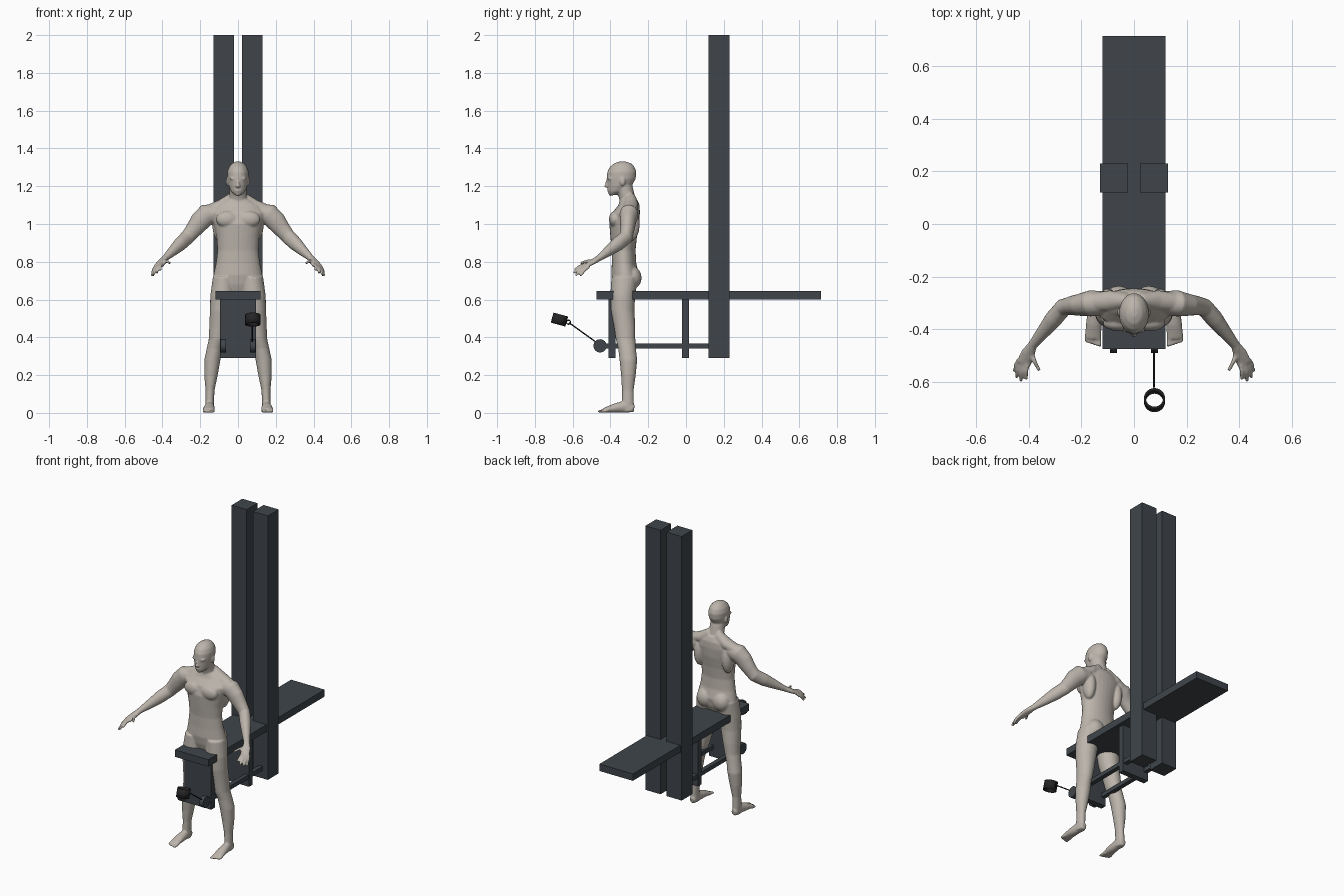
import bpy, bmesh, math
from mathutils import Matrix, Vector

default = bpy.data.objects.get("Cube")
if default:
    bpy.data.objects.remove(default)


def material(name, colour):
    mat = bpy.data.materials.new(name)
    mat.use_nodes = True
    mat.diffuse_color = (*colour, 1)
    mat.node_tree.nodes["Principled BSDF"].inputs["Base Color"].default_value = (*colour, 1)
    return mat


skin = material("warm grey skin", (0.50, 0.46, 0.41))
cloth = material("dark shorts cloth", (0.04, 0.048, 0.056))
frame = material("dark slate frame", (0.05, 0.06, 0.07))
metal = material("black metal", (0.018, 0.018, 0.02))


def add_object(name, bm, *mats):
    mesh = bpy.data.meshes.new(name)
    bmesh.ops.recalc_face_normals(bm, faces=bm.faces)
    bm.to_mesh(mesh)
    bm.free()
    for mat in mats:
        mesh.materials.append(mat)
    obj = bpy.data.objects.new(name, mesh)
    bpy.context.collection.objects.link(obj)
    return obj


def box(name, x, y, z, mat=frame):
    """Box from its (low, high) limits on each axis."""
    bm = bmesh.new()
    spans = list(zip(x, y, z))
    low, high = Vector(spans[0]), Vector(spans[1])
    size = Matrix.Diagonal((*(high - low), 1))
    bmesh.ops.create_cube(bm, size=1, matrix=Matrix.Translation((low + high) / 2) @ size)
    return add_object(name, bm, mat)


def rod(name, start, end, radius, mat, sides=12):
    bm = bmesh.new()
    start, end = Vector(start), Vector(end)
    axis = end - start
    turn = axis.to_track_quat('Z', 'Y').to_matrix().to_4x4()
    bmesh.ops.create_cone(bm, cap_ends=True, segments=sides, radius1=radius, radius2=radius,
                          depth=axis.length, matrix=Matrix.Translation((start + end) / 2) @ turn)
    return add_object(name, bm, mat)


def tube(bm, points, side=1, flat=False, sides=20):
    """Closed loft of ellipses (x, y, z, half width, half height) along a path."""
    rings = []
    centres = [Vector((p[0] * side, p[1], p[2])) for p in points]
    for i, (c, p) in enumerate(zip(centres, points)):
        u, v = Vector((1, 0, 0)), Vector((0, 1, 0))
        if not flat:
            along = (centres[min(i + 1, len(points) - 1)] - centres[max(i - 1, 0)]).normalized()
            u = along.cross(Vector((0, 0, 1))).normalized()
            v = u.cross(along)
        angles = [math.tau * k / sides for k in range(sides)]
        rings.append([bm.verts.new(c + u * p[3] * math.cos(a) + v * p[4] * math.sin(a))
                      for a in angles])
    for a, b in zip(rings, rings[1:]):
        for k in range(sides):
            n = (k + 1) % sides
            bm.faces.new((a[k], a[n], b[n], b[k]))
    bm.faces.new(rings[0][::-1])
    bm.faces.new(rings[-1])


def blob(bm, centre, radii):
    place = Matrix.Translation(centre) @ Matrix.Diagonal((*radii, 1))
    bmesh.ops.create_uvsphere(bm, u_segments=20, v_segments=12, radius=1, matrix=place)


# Wooden frame: uprights, long seat plank, support panels
for label, limits in (("right", (-0.13, -0.022)), ("left", (0.022, 0.13))):
    box(label + "_upright", limits, (0.12, 0.23), (0.29, 2))
box("seat_plank", (-0.12, 0.12), (-0.475, 0.715), (0.6, 0.645))
for label, y in (("front", -0.41), ("middle", -0.022)):
    box(label + "_support_panel", (-0.095, 0.095), (y, y + 0.037), (0.29, 0.6))

# Lower rails with round end discs
for label, x in (("right", -0.078), ("left", 0.078)):
    box(label + "_rail", (x - 0.014, x + 0.014), (-0.45, 0.13), (0.341, 0.367))
    rod(label + "_end_disc", (x - 0.014, -0.455, 0.355), (x + 0.014, -0.455, 0.355), 0.035, frame, 24)

# Tether, link and open cuff
rod("tether", (0.076, -0.47, 0.37), (0.076, -0.62, 0.478), 0.0035, metal, 8)
bpy.ops.mesh.primitive_torus_add(location=(0.076, -0.622, 0.48), rotation=(0, math.pi / 2, 0),
                                 major_radius=0.011, minor_radius=0.003,
                                 major_segments=16, minor_segments=6)
bpy.context.object.name = "tether_link"
bpy.context.object.data.materials.append(metal)

bm = bmesh.new()
tilt = Matrix.Translation((0.078, -0.67, 0.494)) @ Matrix.Rotation(-0.27, 4, 'X')
bmesh.ops.create_cone(bm, cap_ends=False, segments=28, radius1=0.04, radius2=0.04,
                      depth=0.055, matrix=tilt)
cuff = add_object("cuff", bm, metal)
wall = cuff.modifiers.new("wall", 'SOLIDIFY')
wall.thickness = 0.007

# Figure: torso, neck and head
bm = bmesh.new()
torso = [(0.64, -.325, .09, .05), (0.68, -.322, .13, .066), (0.73, -.322, .13, .074),
         (0.79, -.328, .117, .065), (0.86, -.33, .108, .063), (0.93, -.33, .113, .07),
         (1.0, -.327, .128, .079), (1.06, -.317, .15, .073), (1.1, -.302, .12, .056),
         (1.13, -.303, .065, .045)]
neck = [(1.06, -.29, .06, .045), (1.12, -.307, .047, .043), (1.2, -.328, .045, .045)]
head = [(1.153, -.388, .018, .018), (1.172, -.37, .037, .044), (1.2, -.352, .049, .064),
        (1.24, -.343, .056, .077), (1.275, -.34, .057, .077), (1.302, -.338, .048, .066),
        (1.321, -.336, .032, .045), (1.331, -.336, .012, .017)]
for part in (torso, neck, head):
    tube(bm, [(0, y, z, a, b) for z, y, a, b in part], flat=True, sides=28)
blob(bm, (0, -.417, 1.212), (.008, .012, .02))
blob(bm, (0, -.422, 1.201), (.013, .011, .008))
blob(bm, (0, -.406, 1.177), (.018, .011, .009))
blob(bm, (0, -.398, 1.16), (.016, .012, .012))

arm = [(.11, -.3, 1.06, .045, .045), (.165, -.302, 1.05, .05, .058),
       (.2, -.307, 1.015, .043, .054), (.235, -.31, .97, .037, .045),
       (.268, -.317, .93, .034, .04), (.305, -.36, .895, .034, .038),
       (.345, -.41, .857, .026, .028), (.385, -.46, .82, .018, .017),
       (.403, -.492, .80, .027, .014), (.42, -.53, .778, .029, .011)]
fingers = [((.437, -.515, .775), (.455, -.56, .725)), ((.43, -.525, .775), (.447, -.585, .728)),
           ((.42, -.528, .78), (.43, -.597, .74)), ((.405, -.528, .785), (.41, -.592, .757)),
           ((.39, -.49, .803), (.36, -.558, .792))]
leg = [(.075, -.325, .72, .058, .07), (.08, -.335, .62, .067, .066),
       (.088, -.335, .54, .061, .062), (.1, -.325, .46, .052, .057),
       (.11, -.32, .39, .045, .052), (.124, -.312, .34, .042, .047),
       (.136, -.305, .28, .043, .047), (.143, -.305, .2, .036, .039),
       (.148, -.308, .12, .024, .031), (.15, -.308, .06, .023, .032),
       (.15, -.308, .006, .022, .034)]
foot = [(.15, -.275, .022, .019, .019), (.15, -.32, .034, .024, .033),
        (.153, -.38, .025, .03, .024), (.156, -.435, .013, .032, .012)]
trapezius = [(.02, -.292, 1.13, .03, .04), (.09, -.292, 1.095, .04, .034),
             (.16, -.298, 1.07, .035, .03)]
for side in (-1, 1):
    tube(bm, arm, side)
    tube(bm, leg, side, flat=True)
    tube(bm, foot, side)
    tube(bm, trapezius, side)
    for base, tip in fingers:
        middle = (Vector(base) + Vector(tip)) / 2 + Vector((0.003, 0, 0.006))
        tube(bm, [(*base, .01, .01), (*middle, .009, .009), (*tip, .007, .007)], side, sides=10)
    for i in range(5):
        x, reach = .131 + i * .0125, -.466 + i * .004
        tube(bm, [(x, -.42, .012, .007, .01), (x, reach, .008, .007, .007)], side, sides=10)
    # Muscles, ears and brows
    blob(bm, (.058 * side, -.378, 1.025), (.06, .03, .043))
    blob(bm, (.1 * side, -.29, 1.0), (.036, .045, .09))
    blob(bm, (.058 * side, -.285, .715), (.056, .05, .06))
    blob(bm, (.057 * side, -.335, 1.225), (.007, .014, .023))
    blob(bm, (.025 * side, -.404, 1.24), (.02, .011, .006))

body = add_object("figure", bm, skin, cloth)
fuse = body.modifiers.new("fuse", 'REMESH')
fuse.mode = 'VOXEL'
fuse.voxel_size = 0.005
soften = body.modifiers.new("soften", 'SMOOTH')
soften.factor = 0.5
soften.iterations = 6
evaluated = body.evaluated_get(bpy.context.evaluated_depsgraph_get())
fused = bpy.data.meshes.new_from_object(evaluated)
body.modifiers.clear()

# Shorts: cut clean hems, then colour the faces between them
HEM, WAIST = 0.595, 0.79
bm = bmesh.new()
bm.from_mesh(fused)
for height in (HEM, WAIST):
    bmesh.ops.bisect_plane(bm, geom=bm.verts[:] + bm.edges[:] + bm.faces[:],
                           plane_co=(0, 0, height), plane_no=(0, 0, 1))
for face in bm.faces:
    c = face.calc_center_median()
    face.material_index = int(HEM < c.z < WAIST and abs(c.x) < 0.2)
    face.smooth = True
bm.to_mesh(fused)
bm.free()
body.data = fused
fused.materials.clear()
for mat in (skin, cloth):
    fused.materials.append(mat)

# Smooth the round metal parts while keeping their rims sharp
bpy.ops.object.select_all(action='DESELECT')
for obj in bpy.context.collection.objects:
    if obj.type == 'MESH' and any(w in obj.name for w in ("disc", "tether", "cuff")):
        obj.select_set(True)
        bpy.context.view_layer.objects.active = obj
bpy.ops.object.shade_smooth_by_angle()
